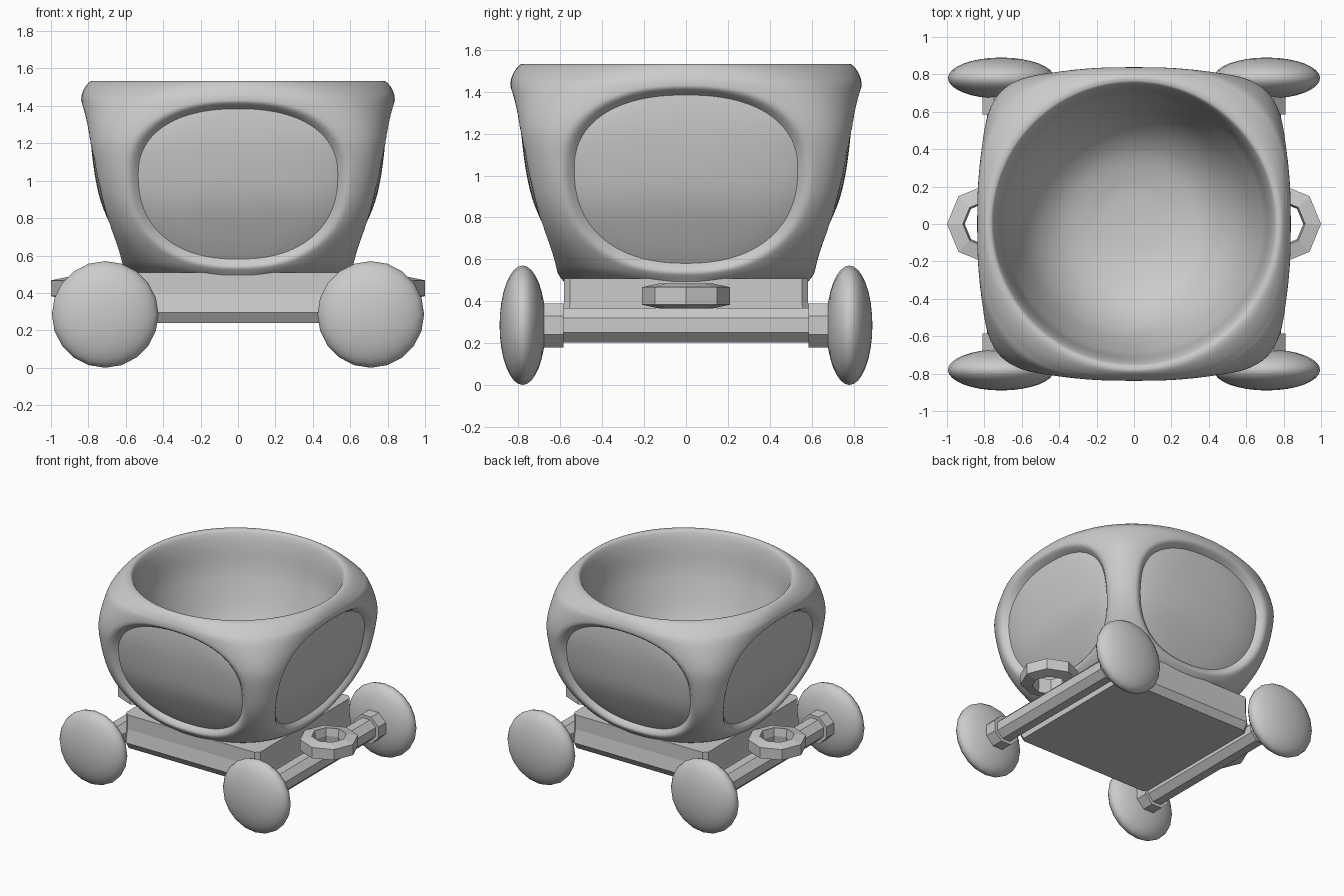
import bpy, bmesh, math
from math import pi, cos, sin

if "Cube" in bpy.data.objects:
    bpy.data.objects.remove(bpy.data.objects["Cube"])


def make_object(name, verts, faces, smooth=None):
    me = bpy.data.meshes.new(name)
    me.from_pydata(verts, [], faces)
    bm = bmesh.new()
    bm.from_mesh(me)
    bmesh.ops.recalc_face_normals(bm, faces=bm.faces)
    bm.to_mesh(me)
    bm.free()
    ob = bpy.data.objects.new(name, me)
    bpy.context.collection.objects.link(ob)
    if smooth:
        shade(ob, smooth)
    return ob


def shade(ob, angle):
    bpy.ops.object.select_all(action='DESELECT')
    ob.select_set(True)
    bpy.context.view_layer.objects.active = ob
    bpy.ops.object.shade_smooth_by_angle(angle=math.radians(angle))


def bridge(rows, n, closed=False):
    """Quads between successive rings of n points."""
    last = rows if closed else rows - 1
    return [(r * n + k, r * n + (k + 1) % n,
             (r + 1) % rows * n + (k + 1) % n, (r + 1) % rows * n + k)
            for r in range(last) for k in range(n)]


def catmull(p, steps):
    """Smooth curve through the points, with the curve parameter."""
    out = []
    for i in range(len(p) - 1):
        a, b, c, d = p[max(i - 1, 0)], p[i], p[i + 1], p[min(i + 2, len(p) - 1)]
        for s in range(steps):
            t = s / steps
            out.append((i + t, [0.5 * (2 * q + (r - o) * t + (2 * o - 5 * q + 4 * r - u) * t * t
                        + (3 * q - o - 3 * r + u) * t ** 3) for o, q, r, u in zip(a, b, c, d)]))
    out.append((len(p) - 1, list(p[-1])))
    return out


def fade(v, lo, hi):
    t = min(max((hi - v) / (hi - lo), 0), 1)
    return t * t * (3 - 2 * t)


# Tub: height, half width at mid side, half width on the diagonal
PROFILE = [(.495, .585, .61), (.56, .628, .72), (.72, .695, .86), (.90, .758, .95),
           (1.13, .80, 1.0), (1.27, .822, .995), (1.42, .838, .94), (1.48, .828, .885),
           (1.522, .80, .82), (1.533, .775, .775),
           (1.515, .75, .75), (1.43, .725, .725), (1.2, .685, .685), (.9, .575, .575),
           (.72, .42, .42), (.64, .22, .22), (.62, .01, .01)]
RIM = 9
N = 256
RINGS = catmull(PROFILE, 12)
PANEL_Z, UP, DOWN, WIDE, POW = 1.03, .355, .45, .535, 2.3


def roundness(w, diag):
    return min(max(math.log2(math.sqrt(2) * w / diag), .1), .5)


def tub():
    verts = []
    for t, (z, w, diag) in RINGS:
        inv = roundness(w, diag)
        for k in range(N):
            a = 2 * pi * k / N
            c, s = cos(a), sin(a)
            r = w / (abs(c) ** (1 / inv) + abs(s) ** (1 / inv)) ** inv
            x, y = r * c, r * s
            if t < RIM:
                # frame rolls inward around an oval on each of the four sides
                dz = z - PANEL_Z
                dz /= UP if dz > 0 else DOWN
                e = ((min(abs(x), abs(y)) / WIDE) ** POW + abs(dz) ** POW) ** (1 / POW)
                depth = .09 * fade(e, .90, 1.12)
                if abs(x) > abs(y):
                    x -= math.copysign(depth, x)
                else:
                    y -= math.copysign(depth, y)
            verts.append((x, y, z))
    m = len(RINGS)
    faces = bridge(m, N) + [tuple(range(N)), tuple(range((m - 1) * N, m * N))]
    return make_object("tub", verts, faces, 50)


def tub_depth(lat, z):
    """Half depth of the plain tub at a sideways offset and height."""
    outer = [v for t, v in RINGS if t < RIM]
    for a, b in zip(outer, outer[1:]):
        if a[0] <= z <= b[0]:
            f = (z - a[0]) / (b[0] - a[0])
            w, diag = (p + (q - p) * f for p, q in zip(a[1:], b[1:]))
            inv = roundness(w, diag)
            return w * (1 - min(abs(lat) / w, 1) ** (1 / inv)) ** inv
    return 0


def panel(name, turn):
    """Gently bulging oval infill panel set inside the frame."""
    n, m, verts = 64, 12, []
    for i in range(m):
        e = .02 + 1.03 * i / (m - 1)
        for k in range(n):
            c, s = cos(2 * pi * k / n), sin(2 * pi * k / n)
            r = e / (abs(c) ** POW + abs(s) ** POW) ** (1 / POW)
            lat, z = WIDE * r * c, PANEL_Z + (UP if s > 0 else DOWN) * r * s
            d = tub_depth(lat, z) - .052 + .034 * (1 - e * e)
            verts.append((lat * cos(turn) + d * sin(turn), lat * sin(turn) - d * cos(turn), z))
    ob = make_object(name, verts, bridge(m, n) + [tuple(range(n))], 50)
    # an open sheet: turn its faces outward
    if sum(f.normal.x * f.center.x + f.normal.y * f.center.y for f in ob.data.polygons) < 0:
        ob.data.flip_normals()


tub()
for i, side in enumerate(("front", "right", "back", "left")):
    panel(side + "_panel", i * pi / 2)

# Platform: chamfered square sections stacked up, stepped on the front and back
C, H = .03, .583
verts = []
sections = [(.24, .565), (.294, .60), (.395, .583), (.508, .583)]
for z, h in sections:
    g, f = h - C, H - C
    verts += [(H, -g, z), (H, g, z), (f, h, z), (-f, h, z),
              (-H, g, z), (-H, -g, z), (-f, -h, z), (f, -h, z)]
m = len(sections)
make_object("platform", verts, bridge(m, 8) + [tuple(range(8)), tuple(range(8 * m - 8, 8 * m))])


def bar(name, x, y, apothem, length):
    bpy.ops.mesh.primitive_cylinder_add(
        vertices=8, radius=apothem / cos(pi / 8), depth=length,
        location=(x, y, .285), rotation=(pi / 2, pi / 8, 0))
    bpy.context.object.name = name


def handle(name, sx):
    prof = [(.21, -.042), (.21, .042), (.125, .06), (.115, 0), (.125, -.06)]
    verts = [(sx * .79 + r * cos(k * pi / 4), r * sin(k * pi / 4), .425 + z)
             for k in range(8) for r, z in prof]
    make_object(name, verts, bridge(8, 5, True))


# Axles, collars, wheels and coupling rings
for sx, side in ((-1, "left"), (1, "right")):
    bar(side + "_axle", sx * .705, 0, .082, 1.4)
    handle(side + "_coupling_ring", sx)
    for sy, end in ((-1, "front"), (1, "back")):
        bar(f"{end}_{side}_collar", sx * .705, sy * .635, .105, .10)
        bpy.ops.mesh.primitive_uv_sphere_add(
            segments=20, ring_count=16, radius=1,
            location=(sx * .71, sy * .78, .285), rotation=(pi / 2, 0, 0))
        wheel = bpy.context.object
        wheel.name = f"{end}_{side}_wheel"
        wheel.scale = (.285, .285, .11)
        shade(wheel, 60)
